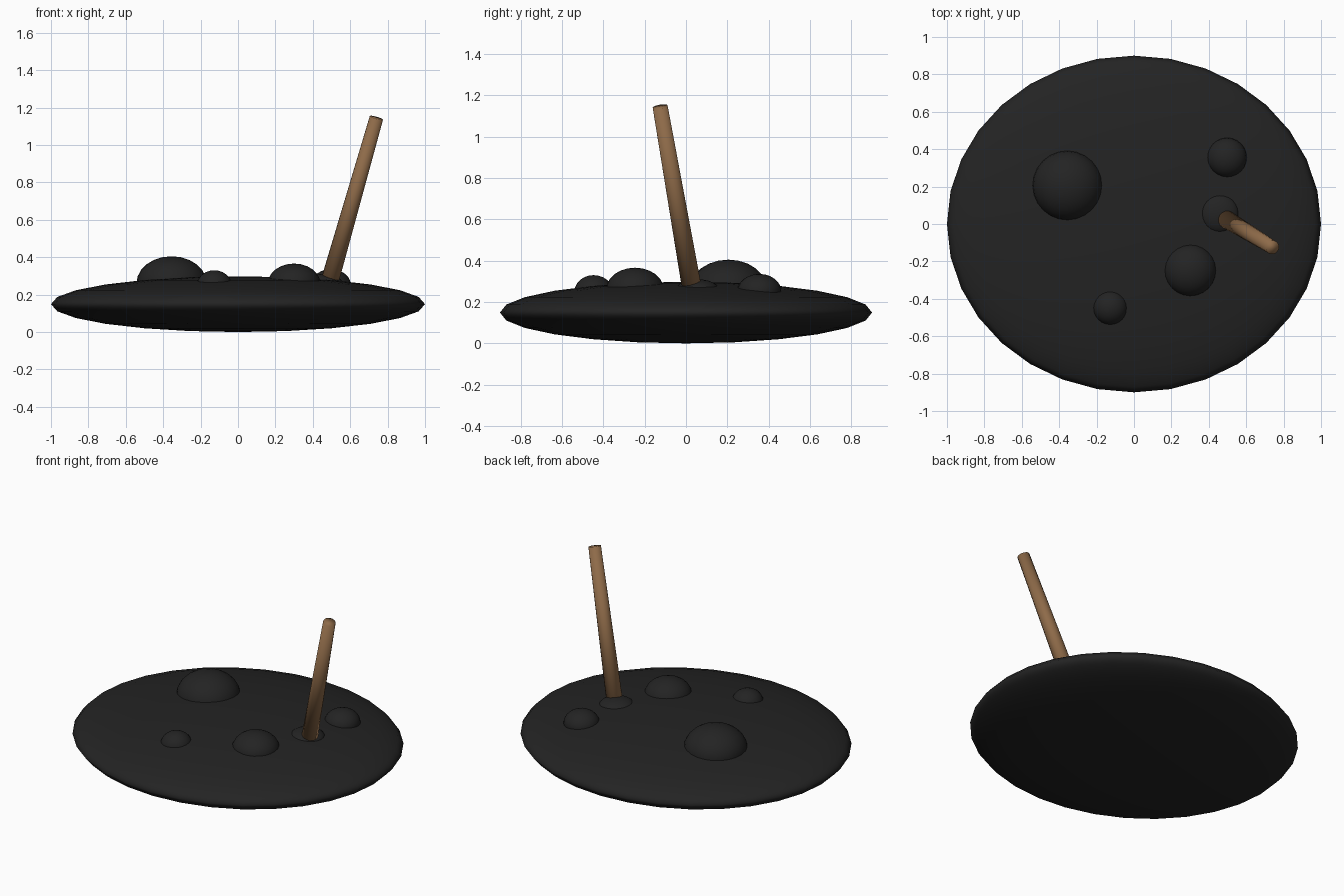
import bpy
from mathutils import Vector

cube = bpy.data.objects.get("Cube")
if cube:
    bpy.data.objects.remove(cube, do_unlink=True)


def make_material(name, rgb):
    mat = bpy.data.materials.new(name)
    mat.use_nodes = True
    mat.diffuse_color = (*rgb, 1)
    mat.node_tree.nodes["Principled BSDF"].inputs["Base Color"].default_value = (*rgb, 1)
    return mat


tar = make_material("black tar", (0.017, 0.017, 0.017))
wood = make_material("brown wood", (0.27, 0.145, 0.066))


def finish(name, mat):
    obj = bpy.context.object
    obj.name = name
    obj.data.materials.append(mat)
    bpy.ops.object.shade_smooth()
    return obj


def blob(name, centre, radii, segments, rings):
    bpy.ops.mesh.primitive_uv_sphere_add(segments=segments, ring_count=rings, radius=1, location=centre)
    obj = finish(name, tar)
    obj.scale = radii
    return obj


# Flattened pool
blob("tar_pool", (0, 0, 0.149), (1.0, 0.9, 0.149), 32, 12)

# Bubbles rising from the surface: x, y, centre height, radius, half height
bubbles = {
    "large_bubble": (-0.355, 0.205, 0.26, 0.188, 0.145),
    "medium_bubble": (0.30, -0.247, 0.26, 0.14, 0.106),
    "back_bubble": (0.497, 0.355, 0.253, 0.106, 0.083),
    "front_bubble": (-0.127, -0.447, 0.25, 0.093, 0.08),
    "stick_bubble": (0.455, 0.055, 0.26, 0.105, 0.05),
}
for name, (x, y, z, r, h) in bubbles.items():
    blob(name, (x, y, z), (r, r, h), 24, 12)

# Leaning tapered stick
base, tip = Vector((0.47, 0.04, 0.2)), Vector((0.74, -0.125, 1.145))
axis = tip - base
bpy.ops.mesh.primitive_cone_add(vertices=16, radius1=0.049, radius2=0.037,
                                depth=axis.length, location=(base + tip) / 2)
stick = finish("wooden_stick", wood)
stick.rotation_euler = axis.to_track_quat("Z", "Y").to_euler()
